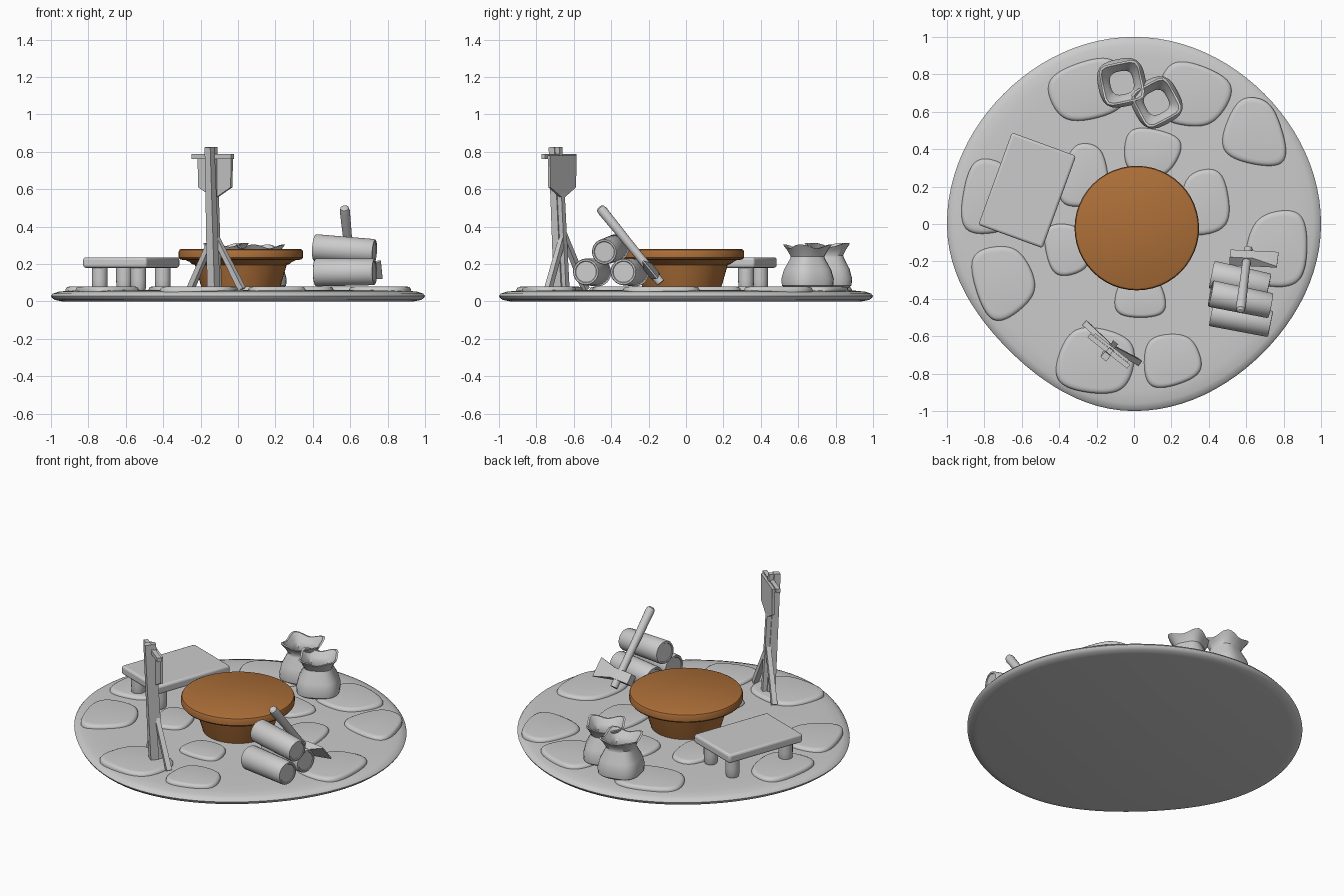
import bpy, bmesh, math
from mathutils import Vector

if "Cube" in bpy.data.objects:
    bpy.data.objects.remove(bpy.data.objects["Cube"])

def loft(name, rings, mat=None, angle=35):
    """Skin a stack of equal-length point rings, cap both ends."""
    bm = bmesh.new()
    vr = [[bm.verts.new(p) for p in r] for r in rings]
    n = len(vr[0])
    for a, b in zip(vr, vr[1:]):
        for i in range(n):
            j = (i + 1) % n
            bm.faces.new((a[i], a[j], b[j], b[i]))
    bm.faces.new(vr[0][::-1])
    bm.faces.new(vr[-1])
    bmesh.ops.recalc_face_normals(bm, faces=bm.faces[:])
    me = bpy.data.meshes.new(name)
    bm.to_mesh(me)
    bm.free()
    ob = bpy.data.objects.new(name, me)
    bpy.context.collection.objects.link(ob)
    if mat:
        me.materials.append(mat)
    smooth(ob, angle)
    return ob

def smooth(ob, angle=35):
    bpy.ops.object.select_all(action='DESELECT')
    ob.select_set(True)
    bpy.context.view_layer.objects.active = ob
    bpy.ops.object.shade_smooth_by_angle(angle=math.radians(angle))

def rod(name, p, q, profile, sides=20, side=(0, 0, 1)):
    """Lofted bar from p to q; profile = (t, radius) pairs."""
    p, q = Vector(p), Vector(q)
    z = (q - p).normalized()
    x = Vector(side)
    x = (x - z * x.dot(z)).normalized()
    y = z.cross(x)
    rings = []
    for t, r in profile:
        if sides == 4:
            r *= math.sqrt(2)
        rings.append([p.lerp(q, t) + r * (math.cos(a) * x + math.sin(a) * y)
                      for a in (2 * math.pi * (i + .5) / sides for i in range(sides))])
    return loft(name, rings)

def turned(name, cx, cy, profile, mat=None, n=48):
    return loft(name, [[(cx + r * math.cos(2 * math.pi * i / n),
                         cy + r * math.sin(2 * math.pi * i / n), z) for i in range(n)]
                       for r, z in profile], mat)

def chaikin(pts, steps=4):
    pts = [Vector(p) for p in pts]
    for k in range(steps):
        f = .22 if k == 0 else .25
        pts = [v for a, b in zip(pts, pts[1:] + pts[:1]) for v in (a.lerp(b, f), a.lerp(b, 1 - f))]
    return pts

# Ground slab with a slightly uneven round outline
radii = [1, .985, 1, .985, 1, .95, 1, .975]
outline = []
for i in range(96):
    s = i / 12
    k, f = int(s), .5 - .5 * math.cos(math.pi * (s % 1))
    r = radii[k] * (1 - f) + radii[(k + 1) % 8] * f
    outline.append((r * math.cos(s * math.pi / 4), r * math.sin(s * math.pi / 4)))
loft("ground_slab", [[(x * s, y * s, z) for x, y in outline] for s, z in
     ((.94, 0), (.98, .008), (.995, .02), (1, .03), (.99, .042), (.96, .052), (.9, .058), (.8, .06))], angle=50)

# Flat paving stones, each a rounded four-corner shape
stones = [
    [(-.5, .79), (-.09, .93), (-.01, .615), (-.385, .52)],
    [(.18, .915), (.57, .765), (.42, .5), (.09, .56)],
    [(.55, .69), (.75, .66), (.85, .28), (.43, .36)],
    [(.63, .05), (.93, .09), (.92, -.35), (.57, -.32)],
    [(.05, -.6), (.31, -.58), (.39, -.81), (.06, -.91)],
    [(-.34, -.52), (.03, -.61), (-.04, -.93), (-.46, -.87)],
    [(-.91, -.15), (-.62, -.1), (-.49, -.37), (-.77, -.58)],
    [(-.88, .37), (-.65, .32), (-.6, -.03), (-.95, -.07)],
    [(-.04, .54), (.29, .465), (.18, .24), (-.06, .28)],
    [(.26, .27), (.48, .31), (.53, -.03), (.24, -.08)],
    [(-.08, -.28), (.14, -.28), (.19, -.5), (-.12, -.5)],
    [(-.5, 0), (-.28, 0), (-.22, -.24), (-.44, -.3)],
    [(-.34, .44), (-.16, .42), (-.12, .11), (-.43, .08)],
]
for i, quad in enumerate(stones):
    pts = chaikin(quad)
    c = sum(pts, Vector((0, 0))) / len(pts)
    loft(f"paving_stone_{i + 1}", [[(*(c + (p - c) * s), z) for p in pts] for s, z in
         ((1, .05), (1, .064), (.97, .073), (.92, .078), (.84, .08))], angle=50)

# Round wooden table on a flared pedestal
wood = bpy.data.materials.new("wood")
wood.diffuse_color = (.42, .16, .04, 1)
wood.use_nodes = True
wood.node_tree.nodes["Principled BSDF"].inputs["Base Color"].default_value = wood.diffuse_color
turned("table_pedestal", .015, -.022, [(.205, .06), (.215, .09), (.235, .16), (.245, .195),
       (.262, .2), (.275, .212), (.31, .228)], wood)
turned("table_top", .015, -.022, [(.31, .222), (.326, .226), (.333, .235), (.333, .265),
       (.328, .276), (.318, .281)], wood)

# Low bench with four stubby legs
rot = math.radians(-20)
bpy.ops.mesh.primitive_cube_add(size=1, location=(-.571, .18, .208), rotation=(0, 0, rot))
seat = bpy.context.object
seat.name = "bench_seat"
seat.scale = (.365, .525, .056)
bpy.ops.object.transform_apply(location=False, rotation=False, scale=True)
bev = seat.modifiers.new("bevel", 'BEVEL')
bev.width, bev.segments = .014, 3
smooth(seat)
for a in (-.11, .11):
    for b in (-.19, .19):
        x = -.571 + a * math.cos(rot) - b * math.sin(rot)
        y = .18 + a * math.sin(rot) + b * math.cos(rot)
        turned("bench_leg", x, y, [(.036, .06), (.041, .075), (.042, .12), (.042, .19)], n=20)

# Open sacks: rounded-square section, pinched neck, flared mouth with raised corners
def sack(name, cx, cy, rot, h):
    rings = []
    for r, z, lift, e in ((.105, 0, 0, 3), (.125, .015, 0, 3), (.128, .05, 0, 3), (.115, .1, 0, 3),
                          (.085, .158, 0, 3), (.082, .17, 0, 3), (.095, .195, .01, 4), (.11, .213, .022, 6),
                          (.099, .213, .022, 6), (.075, .185, .005, 4), (.062, .165, 0, 3), (.065, .13, 0, 3)):
        ring = []
        for i in range(32):
            a = 2 * math.pi * i / 32
            c, s = math.cos(a), math.sin(a)
            k = r / (abs(c) ** e + abs(s) ** e) ** (1 / e)
            ring.append((cx + k * math.cos(a + rot), cy + k * math.sin(a + rot),
                         .07 + z * h + lift * math.sin(2 * a) ** 2))
        rings.append(ring)
    loft(name, rings, angle=40)
sack("sack_back", -.065, .755, math.radians(12), 1.04)
sack("sack_front", .12, .65, math.radians(28), 1)

# Stack of three logs, ends set in behind a bark rim
for i, (p, q, r) in enumerate((
        ((.415, -.472, .155), (.73, -.535, .158), .075),
        ((.415, -.27, .155), (.72, -.335, .158), .075),
        ((.41, -.372, .288), (.73, -.437, .265), .072))):
    rod(f"log_{i + 1}", p, q, [(.012, r * .75), (.012, r * .78), (0, r * .82), (0, r * .95), (.02, r),
        (.98, r * .95), (1, r * .9), (1, r * .78), (.988, r * .74), (.988, r * .7)], 28)

# Axe leaning on the logs
top, foot = Vector((.57, -.455, .495)), Vector((.61, -.135, .1))
rod("axe_handle", top, foot, [(-.025, .012), (-.01, .023), (.03, .027), (.5, .023), (1, .023)], 16)
d = (foot - top).normalized()
u = (Vector((1, 0, 0)) - d * d.x).normalized()
w = u.cross(d)
c = top.lerp(foot, .85)
loft("axe_head", [[c + u * s + d * (a * hv) + w * (b * hw) for a, b in ((-1, -1), (1, -1), (1, 1), (-1, 1))]
     for s, hv, hw in ((-.09, .032, .028), (.035, .032, .028), (.165, .062, .004))])

# Banner pole with props, crossbar and hanging pennant
bar = Vector((.786, -.618, 0))
nrm = Vector((.618, .786, 0))
low, high = Vector((-.13, -.672, .06)), Vector((-.152, -.708, .825))
rod("banner_pole", low, high, [(0, .025), (1, .019)], 4, bar)
rod("pole_brace", low + nrm * .035, high + nrm * .035, [(0, .016), (1, .014)], 4, bar)
for name, f in (("left_prop", (-.255, -.537, .065)), ("right_prop", (.022, -.737, .065))):
    rod(name, (-.128, -.655, .36), f, [(0, .014), (1, .016)], 4, nrm)
mid = Vector((-.145, -.692, .775)) + nrm * .016
rod("crossbar", mid - bar * .135, mid + bar * .135, [(0, .013), (1, .013)], 4)
b0 = mid + nrm * .022
shape = [(-.115, .005), (.115, .005), (.11, -.165), (0, -.225), (-.11, -.165)]
loft("pennant", [[b0 + bar * x + nrm * t + Vector((0, 0, z)) for x, z in shape] for t in (-.008, .008)])
